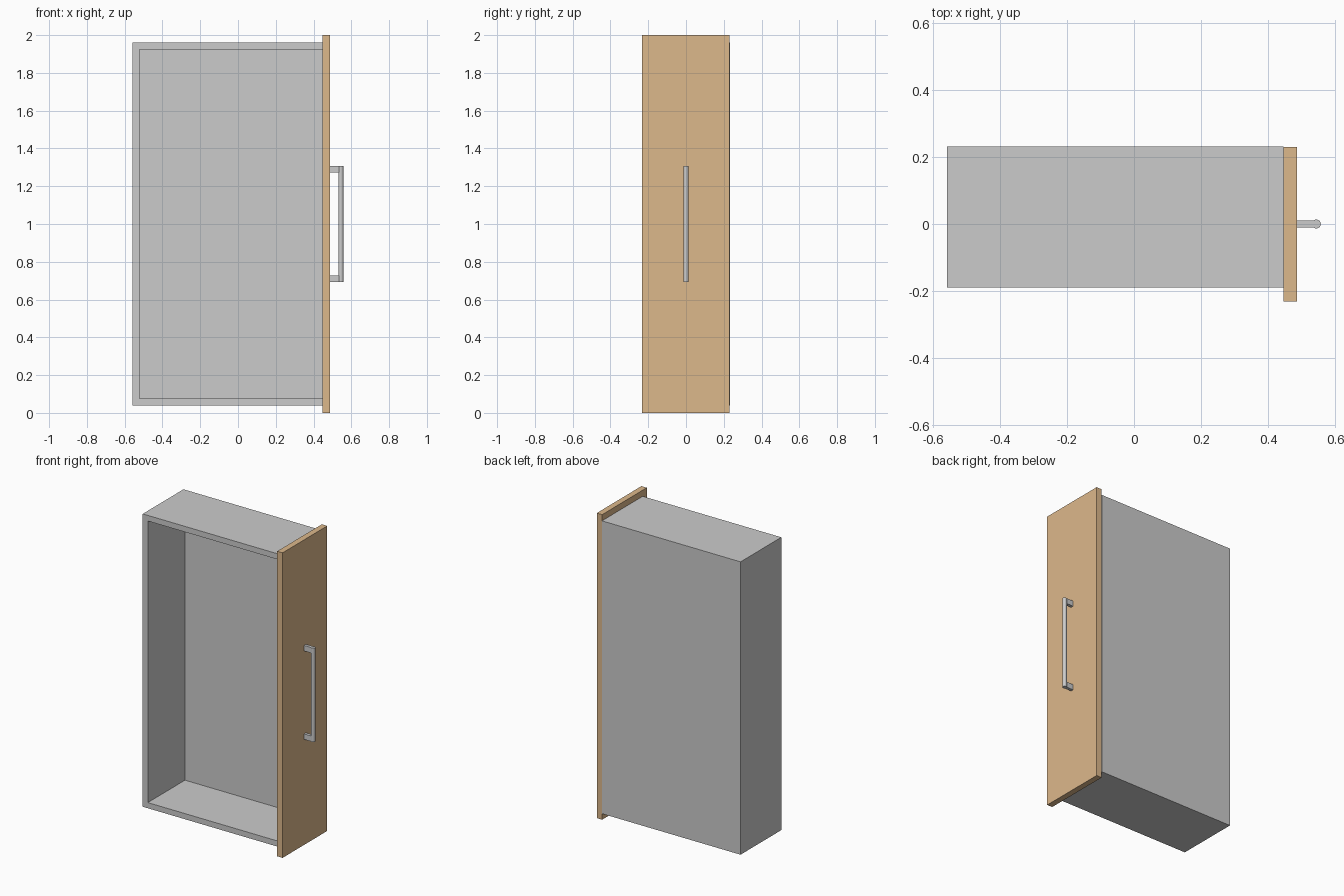
import bpy
import math

if "Cube" in bpy.data.objects:
    bpy.data.objects.remove(bpy.data.objects["Cube"])


def box(name, x, y, z):
    """Box spanning the given (min, max) ranges."""
    bpy.ops.mesh.primitive_cube_add(size=1, location=[sum(r) / 2 for r in (x, y, z)])
    ob = bpy.context.object
    ob.name = name
    ob.scale = [r[1] - r[0] for r in (x, y, z)]
    bpy.ops.object.transform_apply(location=False, rotation=False, scale=True)
    return ob


# Drawer tray: open towards -y, closed off at +x by the front panel
tray = box("drawer_tray", (-0.558, 0.447), (-0.19, 0.232), (0.04, 1.96))
cutter = box("tray_cutter", (-0.521, 0.6), (-0.4, 0.195), (0.077, 1.923))
cut = tray.modifiers.new("hollow", 'BOOLEAN')
cut.operation = 'DIFFERENCE'
cut.solver = 'EXACT'
cut.object = cutter
bpy.context.view_layer.objects.active = tray
bpy.ops.object.modifier_apply(modifier=cut.name)
bpy.data.objects.remove(cutter)

# Wooden front panel
wood = bpy.data.materials.new("wood")
wood.diffuse_color = (0.72, 0.48, 0.26, 1)
wood.use_nodes = True
wood.node_tree.nodes["Principled BSDF"].inputs["Base Color"].default_value = wood.diffuse_color
panel = box("front_panel", (0.447, 0.486), (-0.232, 0.23), (0, 2))
panel.data.materials.append(wood)

# Handle: round bar on two square posts
bpy.ops.mesh.primitive_cylinder_add(vertices=16, radius=0.0135, depth=0.616,
                                    location=(0.5445, 0, 1))
bar = bpy.context.object
bar.name = "handle_bar"
bpy.ops.object.shade_smooth_by_angle(angle=math.radians(30))

for name, z in (("handle_post_lower", 0.71), ("handle_post_upper", 1.29)):
    box(name, (0.486, 0.542), (-0.01, 0.01), (z - 0.018, z + 0.018))
